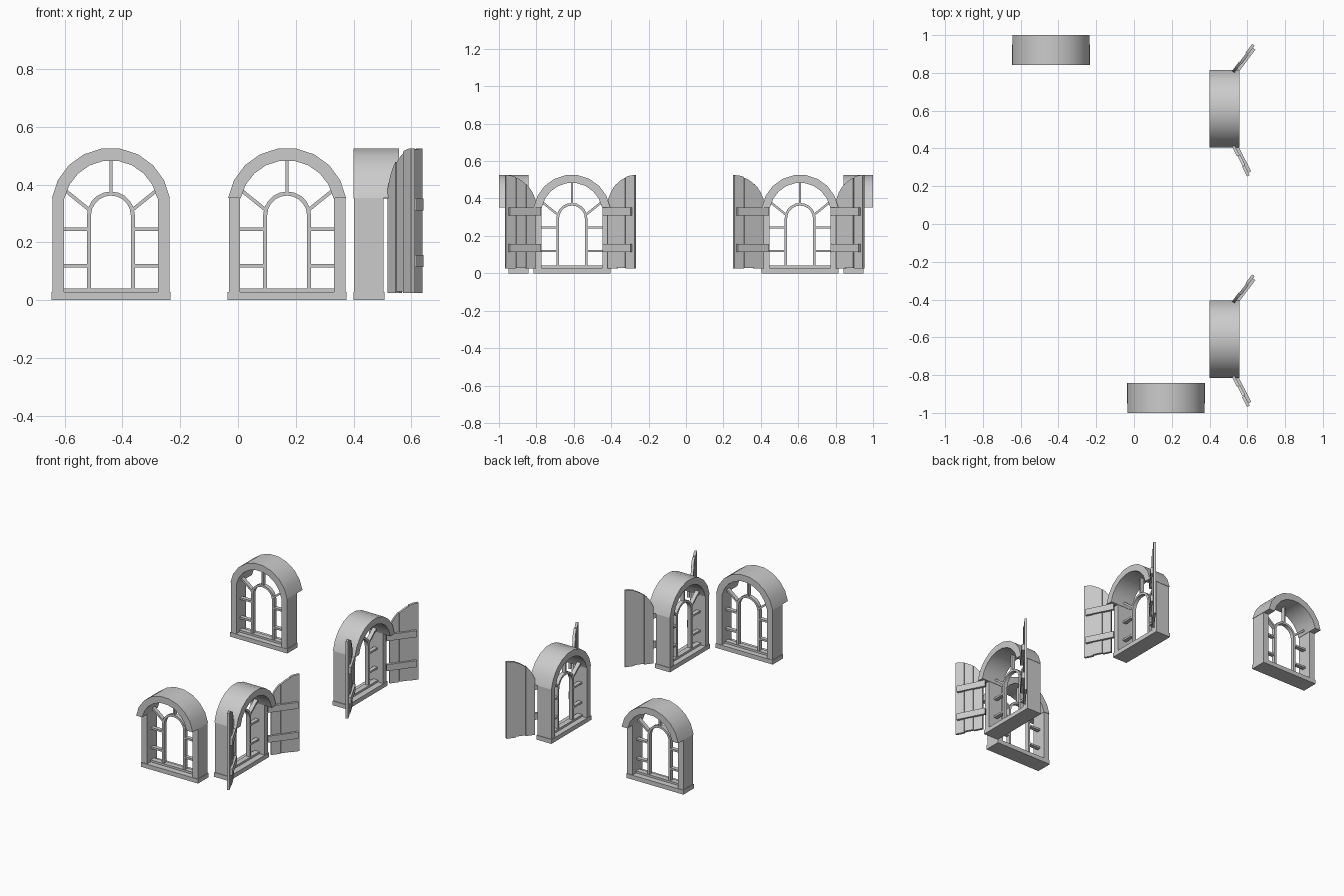
import bpy, bmesh, math
from mathutils import Matrix, Vector

if "Cube" in bpy.data.objects:
    bpy.data.objects.remove(bpy.data.objects["Cube"])

# Local window frame: x along the wall, y = 0 inner face growing outwards, z up
ARCH_Z = 0.32


def finish(name, bm, mat, smooth=False):
    bmesh.ops.recalc_face_normals(bm, faces=bm.faces)
    me = bpy.data.meshes.new(name)
    bm.to_mesh(me)
    bm.free()
    ob = bpy.data.objects.new(name, me)
    bpy.context.collection.objects.link(ob)
    ob.matrix_world = mat
    if smooth:
        bpy.ops.object.select_all(action='DESELECT')
        ob.select_set(True)
        bpy.context.view_layer.objects.active = ob
        bpy.ops.object.shade_smooth_by_angle(angle=math.radians(30))
    return ob


def box(name, mat, x0, x1, y0, y1, z0, z1):
    bm = bmesh.new()
    size = Matrix.Diagonal((x1 - x0, y1 - y0, z1 - z0, 1))
    mid = Matrix.Translation(((x0 + x1) / 2, (y0 + y1) / 2, (z0 + z1) / 2))
    bmesh.ops.create_cube(bm, size=1, matrix=mid @ size)
    return finish(name, bm, mat)


def bar(name, mat, a, b, width, y0, y1):
    """Square bar between two (x, z) points."""
    d = Vector((b[0] - a[0], 0, b[1] - a[1]))
    turn = Matrix.Rotation(math.atan2(d.x, d.z), 4, 'Y')
    return box(name, mat @ Matrix.Translation((a[0], 0, a[1])) @ turn,
               -width / 2, width / 2, y0, y1, 0, d.length)


def band(name, mat, outer, inner, y0, y1):
    """Solid strip between two matching (x, z) outlines."""
    bm = bmesh.new()
    rows = [[bm.verts.new((p[0], y, p[1])) for p, y in
             ((o, y0), (o, y1), (i, y1), (i, y0))] for o, i in zip(outer, inner)]
    for r, s in zip(rows, rows[1:]):
        for k in range(4):
            bm.faces.new((r[k], r[k - 1], s[k - 1], s[k]))
    bm.faces.new(rows[0])
    bm.faces.new(rows[-1][::-1])
    return finish(name, bm, mat, True)


def arc(r, cz, start, n):
    pts = []
    for i in range(n + 1):
        a = start + (math.pi - 2 * start) * i / n
        pts.append((r * math.cos(a), cz + r * math.sin(a)))
    return pts


def window(mat):
    # Deep stone surround: sill, jambs, projecting arch
    box("sill", mat, -0.206, 0.206, -0.001, 0.107, 0, 0.028)
    for s in (-1, 1):
        a, b = sorted((s * 0.163, s * 0.202))
        box("jamb", mat, a, b, 0.002, 0.103, 0.028, 0.353)
    start = math.asin(0.033 / 0.207)
    band("arch", mat, arc(0.207, ARCH_Z, start, 9),
         arc(0.164, ARCH_Z, start * 1.25, 9), 0, 0.158)
    # Glazing bars
    y0, y1 = 0.038, 0.064
    box("bottom_rail", mat, -0.163, 0.163, y0 - 0.004, y1 + 0.004, 0.026, 0.041)
    out = [(0.083, 0.04)] + arc(0.083, 0.293, 0, 10) + [(-0.083, 0.04)]
    inn = [(0.069, 0.04)] + arc(0.069, 0.293, 0, 10) + [(-0.069, 0.04)]
    band("inner_arch", mat, out, inn, y0, y1)
    bar("top_bar", mat, (0, 0.372), (0, 0.488), 0.011, y0, y1)
    for s in (-1, 1):
        bar("diagonal_bar", mat, (s * 0.074, 0.312), (s * 0.162, 0.383), 0.012, y0, y1)
        for z in (0.119, 0.245):
            bar("side_bar", mat, (s * 0.076, z), (s * 0.167, z), 0.012, y0, y1)


def shutter(mat, side, angle):
    """Half-arch plank shutter; local x runs from hinge to free edge."""
    d = Vector((side * math.sin(angle), math.cos(angle), 0))
    n = Vector((-side * math.cos(angle), math.sin(angle), 0))
    hinge = Matrix(((d.x, n.x, 0, side * 0.195), (d.y, n.y, 0, 0.125),
                    (0, 0, 1, 0), (0, 0, 0, 1)))
    m = mat @ hinge
    w, r = 0.18, 0.205

    def top(s):
        return ARCH_Z + math.sqrt(max(r * r - ((w - s) * 1.08) ** 2, 0))

    for k, (shift, drop) in enumerate(((0, 0), (0.003, 0.004), (-0.001, 0))):
        s0, s1 = k * 0.06 + 0.001, (k + 1) * 0.06 - 0.001
        xs = [s0 + (s1 - s0) * i / 3 for i in range(4)]
        band("shutter_plank", m, [(x, top(x) - drop) for x in xs],
             [(x, 0.025 + drop) for x in xs], -0.008 + shift, 0.008 + shift)
    for z in (0.115, 0.31):
        box("shutter_batten", m, -0.022, 0.165, 0.007, 0.023, z, z + 0.042)


def place(x, y, deg):
    return Matrix.Translation((x, y, 0)) @ Matrix.Rotation(math.radians(deg), 4, 'Z')


# Plain windows on the back and front walls
window(place(-0.44, 0.842, 0))
window(place(0.17, -0.842, 180))

# Shuttered windows on the right wall
for y in (-0.61, 0.61):
    m = place(0.40, y, -90)
    window(m)
    shutter(m, -1, math.radians(53))
    shutter(m, 1, math.radians(63))
